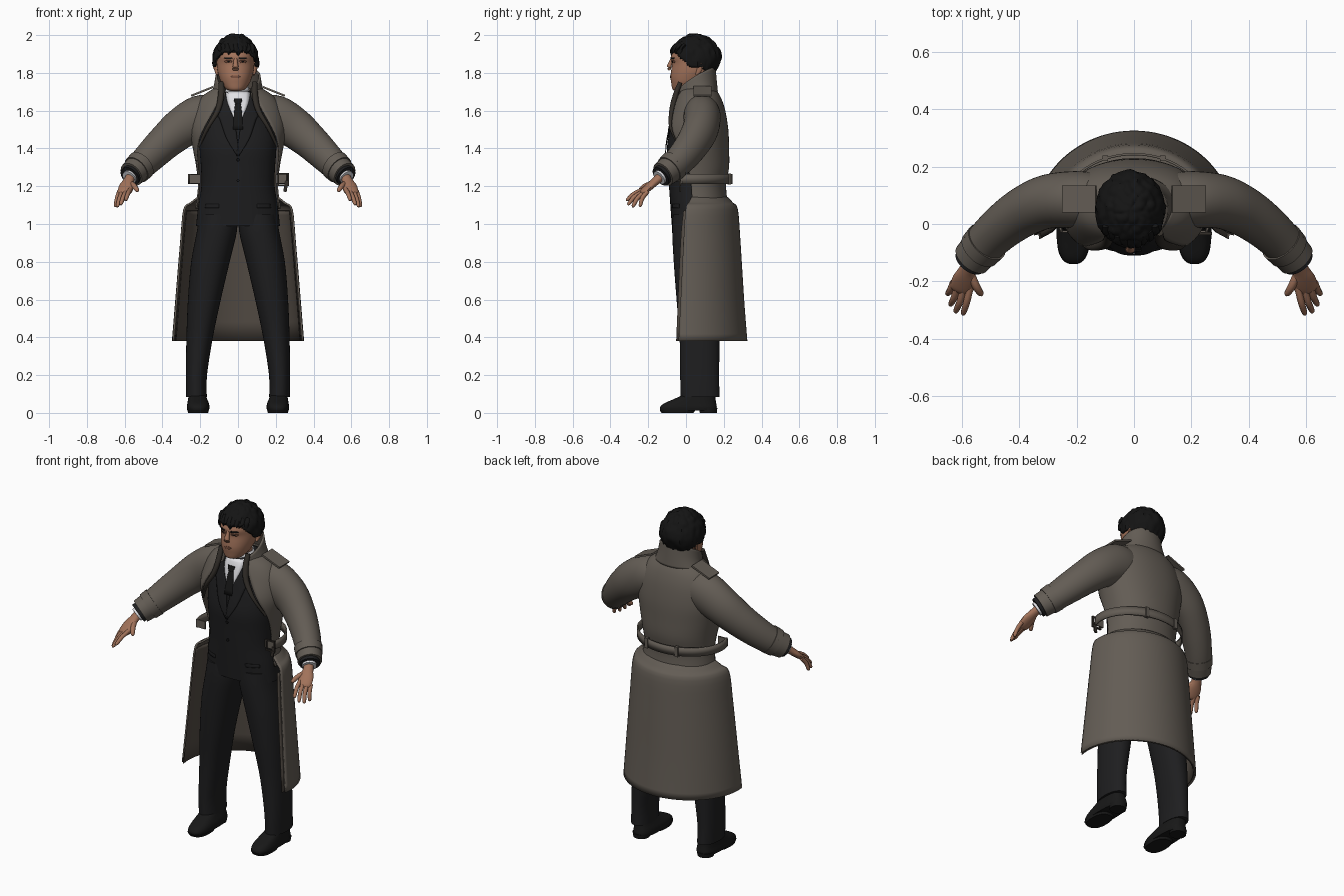
import bpy, bmesh, math
from mathutils import Vector, noise
from mathutils.bvhtree import BVHTree

if "Cube" in bpy.data.objects:
    bpy.data.objects.remove(bpy.data.objects["Cube"], do_unlink=True)


def material(name, r, g, b):
    m = bpy.data.materials.new(name)
    m.use_nodes = True
    m.diffuse_color = (r, g, b, 1)
    bsdf = m.node_tree.nodes["Principled BSDF"]
    bsdf.inputs["Base Color"].default_value = (r, g, b, 1)
    bsdf.inputs["Roughness"].default_value = 0.8
    return m


COAT = material("coat taupe", .125, .108, .09)
LINING = material("coat lining", .085, .07, .057)
TRIM = material("dark coat trim", .032, .027, .022)
SUIT = material("suit charcoal", .013, .013, .014)
BLACK = material("tie and shoe black", .009, .009, .009)
HAIR = material("hair black", .007, .007, .007)
SKIN = material("skin", .36, .17, .103)
SHADE = material("dark skin", .2, .085, .052)
SHIRT = material("shirt white", .75, .75, .78)


def build(name, verts, faces, mat, mirror=False, thick=0, inner=None):
    me = bpy.data.meshes.new(name)
    me.from_pydata(verts, [], faces)
    bm = bmesh.new()
    bm.from_mesh(me)
    bmesh.ops.recalc_face_normals(bm, faces=bm.faces)
    bm.to_mesh(me)
    bm.free()
    me.materials.append(mat)
    if inner:
        me.materials.append(inner)
    me.polygons.foreach_set("use_smooth", [True] * len(me.polygons))
    me.set_sharp_from_angle(angle=math.radians(45))
    ob = bpy.data.objects.new(name, me)
    bpy.context.collection.objects.link(ob)
    if thick:
        s = ob.modifiers.new("thickness", "SOLIDIFY")
        s.thickness, s.offset = thick, 0
        s.material_offset = 1 if inner else 0
    if mirror:
        ob.modifiers.new("mirror", "MIRROR").use_mirror_merge = False
    return ob


def spline(rows, k=4):
    """Catmull-Rom interpolation of parameter rows."""
    out, last = [], len(rows) - 1
    for i in range(last):
        a, b, c, d = (rows[min(max(j, 0), last)] for j in range(i - 1, i + 3))
        for s in range(k):
            t = s / k
            out.append(tuple(q + t * (r - p + t * (2*p - 5*q + 4*r - w + t * (3*(q - r) + w - p))) / 2
                             for p, q, r, w in zip(a, b, c, d)))
    return out + [tuple(rows[-1])]


def skin_rings(rings, closed=True):
    n = len(rings[0])
    faces = [(i*n + j, i*n + (j+1) % n, (i+1)*n + (j+1) % n, (i+1)*n + j)
             for i in range(len(rings) - 1) for j in range(n if closed else n - 1)]
    if closed:
        faces += [tuple(range(n)), tuple(range(len(rings)*n - n, len(rings)*n))]
    return [p for r in rings for p in r], faces


def loft(name, rows, mat, p=2, n=40, shape=None, k=4, **kw):
    """Stack of ovals (cx, cy, z, rx, ry); a sixth value opens the front by that half angle."""
    is_open = len(rows[0]) > 5
    rings = []
    for row in spline(rows, k):
        cx, cy, z, rx, ry = row[:5]
        g = math.radians(row[5]) if is_open else 0
        ring = []
        for j in range(n):
            a = g + (2*math.pi - 2*g) * j / (n - 1 if is_open else n)
            s, c = math.sin(a), -math.cos(a)
            v = Vector((cx + rx * math.copysign(abs(s)**(2/p), s),
                        cy + ry * math.copysign(abs(c)**(2/p), c), z))
            ring.append(shape(v) if shape else v)
        rings.append(ring)
    return build(name, *skin_rings(rings, not is_open), mat, **kw)


def tube(name, rows, mat, n=16, k=4, **kw):
    """Sweep along (x, y, z, width, depth)."""
    rows = spline(rows, k)
    rings = []
    for i, (x, y, z, w, d) in enumerate(rows):
        t = Vector(rows[min(i+1, len(rows)-1)][:3]) - Vector(rows[max(i-1, 0)][:3])
        s = t.cross(Vector((0, 0, 1))).normalized()
        u = s.cross(t).normalized()
        rings.append([Vector((x, y, z)) + s*w*math.cos(a) + u*d*math.sin(a)
                      for a in (2*math.pi*j/n for j in range(n))])
    return build(name, *skin_rings(rings), mat, **kw)


def plate(name, target, rows, mat, lift=.003, **kw):
    """Thin patch of (z, x_left, x_right) rows laid on the front of a part."""
    me = target.data
    tree = BVHTree.FromPolygons([v.co for v in me.vertices], [q.vertices[:] for q in me.polygons])
    rings = []
    for z, x0, x1 in spline(rows, 3):
        ring = []
        for j in range(7):
            x = x0 + (x1 - x0) * j / 6
            hit = tree.ray_cast(Vector((x, -1, z)), Vector((0, 1, 0)))[0]
            ring.append(Vector((x, (hit.y if hit else 0) - lift, z)))
        rings.append(ring)
    return build(name, *skin_rings(rings, False), mat, thick=.004, **kw)


def box(name, loc, size, mat, rot=0, mirror=False):
    bm = bmesh.new()
    bmesh.ops.create_cube(bm, size=1)
    verts = []
    for v in bm.verts:
        x, y, z = (a*b for a, b in zip(v.co, size))
        c, s = math.cos(rot), math.sin(rot)
        verts.append(Vector(loc) + Vector((x*c + z*s, y, z*c - x*s)))
    faces = [[v.index for v in f.verts] for f in bm.faces]
    bm.free()
    return build(name, verts, faces, mat, mirror)


# Trousers and shoes
loft("trouser_legs", [(.22, .075, .085, .055, .103), (.22, .072, .2, .056, .103), (.203, .072, .4, .07, .106),
     (.178, .062, .6, .087, .112), (.146, .058, .8, .102, .123), (.112, .055, .96, .106, .128),
     (.105, .055, 1.05, .1, .125)], SUIT, p=2.2, mirror=True)
loft("shoes", [(.211, .012, .012, .057, .148), (.211, .013, .03, .06, .15), (.211, .022, .05, .057, .138),
     (.214, .048, .075, .05, .108), (.217, .075, .1, .044, .08)], BLACK, p=2.8, mirror=True)
loft("shoe_soles", [(.211, -.045, 0, .053, .085), (.211, -.045, .016, .057, .095)], BLACK, p=2.5, mirror=True)
loft("shoe_heels", [(.214, .118, 0, .045, .045), (.214, .118, .025, .05, .048)], BLACK, mirror=True)

# Suit jacket, shirt and tie
jacket = loft("suit_jacket", [(0, .055, .99, .222, .13), (0, .053, 1.1, .21, .136), (0, .05, 1.2, .194, .14),
     (0, .048, 1.3, .196, .144), (0, .045, 1.4, .203, .146), (0, .053, 1.5, .2, .138),
     (0, .06, 1.6, .16, .125), (0, .06, 1.68, .1, .105), (0, .06, 1.705, .07, .09)], SUIT, p=2.25, n=56)
plate("shirt_front", jacket, [(1.7, -.064, .064), (1.64, -.055, .055), (1.58, -.03, .03), (1.52, -.003, .003)], SHIRT)
plate("jacket_lapels", jacket, [(1.69, .066, .09), (1.64, .055, .105), (1.58, .031, .11), (1.55, .018, .095),
      (1.45, .004, .06), (1.36, -.008, .004)], SUIT, .007, mirror=True)
plate("tie_blade", jacket, [(1.645, -.012, .012), (1.6, -.02, .02), (1.5, -.026, .026)], BLACK, .008)
plate("tie_knot", jacket, [(1.665, -.022, .022), (1.65, -.02, .02), (1.635, -.012, .012)], BLACK, .013)
plate("pocket_flaps", jacket, [(1.105, .1, .17), (1.085, .1, .173)], SUIT, .002, mirror=True)
for i, z in enumerate((1.34, 1.23)):
    plate(f"jacket_button_{i+1}", jacket, [(z + .008, -.003, .003), (z, -.008, .008), (z - .008, -.003, .003)], BLACK, .006)
loft("shirt_collar", [(-.006, .045, 1.65, .073, .088, 14), (-.01, .045, 1.725, .064, .072, 10)], SHIRT, thick=.006)

# Coat body, skirt and standing collar, all open at the front
loft("coat_body", [(0, .05, 1.08, .222, .172, 85), (0, .045, 1.2, .208, .163, 85), (0, .05, 1.3, .217, .174, 78),
     (0, .05, 1.4, .235, .174, 65), (0, .05, 1.5, .25, .17, 46), (0, .06, 1.6, .232, .144, 32),
     (0, .062, 1.67, .19, .118, 28), (0, .06, 1.715, .125, .092, 34)],
     COAT, p=2.15, n=56, thick=.008, inner=LINING)
loft("coat_skirt", [(0, .045, 1.14, .212, .172, 85), (0, .033, 1.11, .25, .212, 85), (0, .02, 1.075, .285, .25, 85),
     (0, .015, .9, .302, .269, 84), (0, .008, .6, .327, .295, 83), (0, 0, .38, .345, .32, 83)],
     COAT, n=56, thick=.01, inner=LINING)
loft("coat_skirt_facing", [(0, .02, 1.07, .274, .24, 82), (0, .012, .9, .29, .262, 81), (0, .002, .38, .333, .31, 80)],
     LINING, n=56, thick=.004)


def slope_collar(v):
    drop = max(.14 - v.y, 0)
    v.z -= drop * .35 + drop * drop * 1.6


    return v


loft("coat_collar", [(0, .056, 1.70, .15, .108, 38), (0, .052, 1.76, .126, .106, 36), (0, .048, 1.828, .114, .104, 36)],
     COAT, shape=slope_collar, thick=.01, inner=LINING)
tube("coat_lapel_edges", [(.088, -.03, 1.75, .014, .012), (.09, -.056, 1.68, .017, .014),
     (.108, -.073, 1.6, .016, .014), (.16, -.077, 1.51, .012, .01), (.208, -.035, 1.41, .007, .007)],
     TRIM, mirror=True)
box("shoulder_straps", (.19, .087, 1.702), (.125, .095, .01), COAT, .38, True)

# Belt standing away from the waist, with buckle and loops
loft("coat_belt", [(0, .03, 1.213, .262, .213, 74), (0, .03, 1.264, .262, .213, 74)], COAT, thick=.008, k=1, n=56)
for i, x in enumerate((.1, -.1)):
    box(f"belt_loop_{i+1}", (x, .229, 1.238), (.02, .018, .06), COAT)
box("belt_ends", (.228, -.026, 1.238), (.06, .008, .046), COAT, 0, True)
for i, (dx, dz, w, h) in enumerate([(0, .03, .06, .008), (0, -.03, .06, .008), (.027, 0, .008, .06), (-.027, 0, .008, .06)]):
    box(f"buckle_bar_{i+1}", (.24 + dx, -.033, 1.235 + dz), (w, .01, h), TRIM)
box("belt_tail", (.253, -.03, 1.2), (.018, .008, .06), TRIM, .15)

# Sleeves, cuffs and hands
tube("coat_sleeves", [(.12, .08, 1.575, .095, .105), (.2, .085, 1.563, .099, .118), (.3, .078, 1.507, .094, .108),
     (.38, .045, 1.44, .087, .096), (.45, -.003, 1.373, .08, .087), (.51, -.058, 1.313, .073, .078),
     (.565, -.122, 1.262, .067, .069)], COAT, n=32, mirror=True)
tube("sleeve_straps", [(.512, -.062, 1.312, .078, .082), (.538, -.09, 1.287, .075, .079)], COAT, n=32, mirror=True)
box("sleeve_tabs", (.57, -.065, 1.337), (.035, .04, .018), COAT, .7, True)
tube("jacket_cuffs", [(.55, -.105, 1.275, .055, .055), (.573, -.134, 1.252, .057, .057)], SUIT, n=24, mirror=True)
tube("shirt_cuffs", [(.56, -.12, 1.262, .038, .038), (.577, -.143, 1.244, .04, .04)], SHIRT, n=24, mirror=True)
tube("palms", [(.565, -.13, 1.255, .028, .024), (.58, -.16, 1.228, .029, .022), (.59, -.192, 1.2, .041, .02),
     (.6, -.226, 1.17, .04, .016), (.604, -.238, 1.16, .028, .009)], SKIN, mirror=True)
fingers = {"index": ((.568, -.213, 1.187), (.596, -.318, 1.125)), "middle": ((.591, -.222, 1.175), (.622, -.31, 1.102)),
           "ring": ((.613, -.218, 1.17), (.64, -.285, 1.09)), "little": ((.629, -.203, 1.172), (.65, -.246, 1.092)),
           "thumb": ((.572, -.165, 1.218), (.53, -.25, 1.175))}
for f, (a, b) in fingers.items():
    a, b = Vector(a), Vector(b)
    mid = a.lerp(b, .5) + Vector((0, -.006, .006))
    r = .014 if f == "thumb" else .0118
    tube(f + "_fingers", [(*a, r, r), (*mid, r, r), (*a.lerp(b, .9), r*.8, r*.8), (*b, r*.25, r*.25)],
         SKIN, n=10, mirror=True)

# Head and face
X = -.013
loft("neck", [(X, .055, 1.62, .062, .062), (X, .045, 1.7, .06, .068), (X, .05, 1.8, .065, .075)], SKIN)
head = loft("head", [(X, -.03, 1.705, .025, .028), (X, -.016, 1.714, .05, .056), (X, .006, 1.745, .074, .084),
     (X, .022, 1.777, .087, .104), (X, .035, 1.81, .096, .114), (X, .042, 1.85, .1, .116), (X, .044, 1.882, .1, .125),
     (X, .05, 1.91, .1, .12), (X, .05, 1.95, .082, .1), (X, .05, 1.98, .04, .05)], SKIN, p=2.1)
tube("nose", [(X, -.07, 1.882, .009, .008), (X, -.081, 1.855, .011, .01), (X, -.09, 1.83, .016, .012),
     (X, -.084, 1.816, .016, .007)], SKIN)
plate("lips", head, [(1.786, X - .012, X + .012), (1.78, X - .025, X + .025), (1.772, X - .012, X + .012)], SHADE, .001)
for side, s in (("left", 1), ("right", -1)):
    e = X + s * .038
    plate(side + "_eye_socket", head, [(1.867, e - .013, e + .013), (1.86, e - .019, e + .019), (1.853, e - .011, e + .011)], SHADE, .001)
    plate(side + "_iris", head, [(1.864, e - .003, e + .003), (1.86, e - .006, e + .006), (1.856, e - .003, e + .003)], HAIR)
    plate(side + "_eyebrow", head, [(1.882, e - .015, e + .015), (1.878, e - .021, e + .021), (1.874, e - .015, e + .015)], HAIR, .002)
    tube(side + "_ear", [(X + s*.096, .055, 1.79, .006, .007), (X + s*.102, .07, 1.815, .009, .015),
         (X + s*.105, .075, 1.84, .009, .018), (X + s*.102, .073, 1.858, .004, .008)], SKIN, n=12)


# Hair cap with wavy clumps, trimmed along the hairline
def hairline(y):
    t = min(max((y + .055) / .08, 0), 1)
    return 1.912 - .082 * t - .03 * min(max((y - .07) / .06, 0), 1)


bm = bmesh.new()
bmesh.ops.create_uvsphere(bm, u_segments=72, v_segments=48, radius=1)
for v in bm.verts:
    d = v.co.normalized()
    wave = noise.noise(Vector((d.x*7, d.y*7, d.z*2.5)))
    v.co = Vector((X, .05, 1.866)) + Vector((d.x*.116, d.y*.133, d.z*.133)) * (1 + .07*wave)
    if v.co.z < 1.88 and v.co.y > .05:
        v.co.y = .05 + (v.co.y - .05) * (1 - (1.88 - v.co.z) * 2.2)
bmesh.ops.delete(bm, geom=[f for f in bm.faces if f.calc_center_median().z < hairline(f.calc_center_median().y)],
                 context="FACES")
bm.verts.index_update()
build("hair", [v.co.copy() for v in bm.verts], [[v.index for v in f.verts] for f in bm.faces], HAIR, thick=.012)
bm.free()
for i in range(9):
    a = (i - 4) / 4
    x, y = X + .085 * a, -.066 + .045 * a * a
    tube(f"fringe_lock_{i+1}", [(x, y + .015, 1.95, .012, .01), (x + .004, y - .007, 1.925, .015, .009),
         (x + .01 * (-1)**i, y - .011, 1.905 - .009 * (i % 3), .003, .003)], HAIR, n=8)
